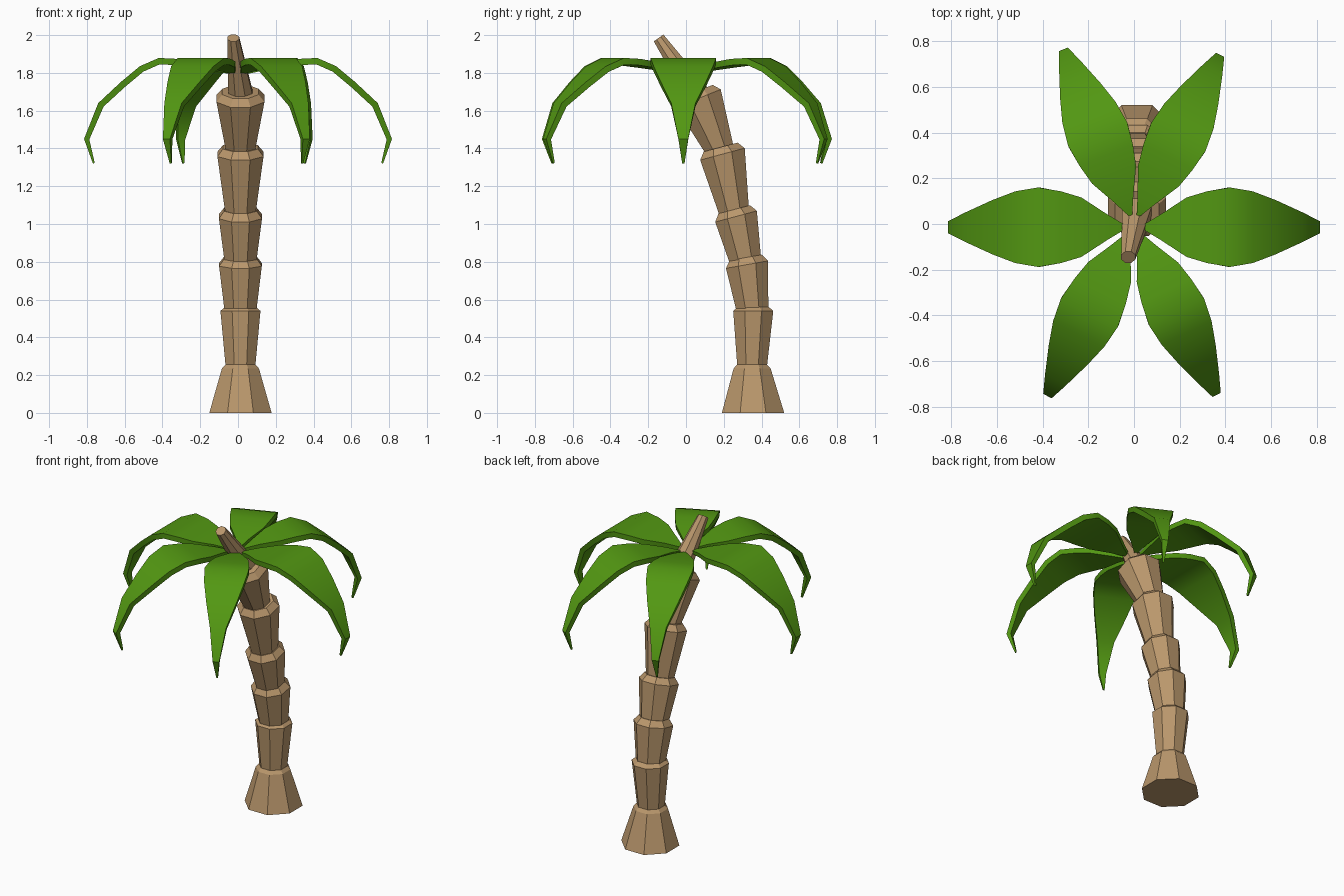
import bpy, bmesh, math
from mathutils import Vector

if "Cube" in bpy.data.objects:
    bpy.data.objects.remove(bpy.data.objects["Cube"])


def material(name, rgb):
    m = bpy.data.materials.new(name)
    m.diffuse_color = (*rgb, 1)
    m.use_nodes = True
    m.node_tree.nodes["Principled BSDF"].inputs["Base Color"].default_value = m.diffuse_color
    return m


bark = material("tan bark", (0.49, 0.31, 0.15))
green = material("leaf green", (0.085, 0.31, 0.006))


def loft(name, rings, mat):
    """Skin closed rings of points and cap both ends."""
    bm = bmesh.new()
    loops = [[bm.verts.new(p) for p in ring] for ring in rings]
    for a, b in zip(loops, loops[1:]):
        n = len(a)
        for i in range(n):
            j = (i + 1) % n
            bm.faces.new((a[i], a[j], b[j], b[i]))
    bm.faces.new(loops[0][::-1])
    bm.faces.new(loops[-1])
    bmesh.ops.recalc_face_normals(bm, faces=bm.faces)
    me = bpy.data.meshes.new(name)
    bm.to_mesh(me)
    bm.free()
    me.materials.append(mat)
    ob = bpy.data.objects.new(name, me)
    bpy.context.collection.objects.link(ob)
    return ob


def octagon(x, y, z, half_width, tilt):
    """Octagon with flat front, leaning towards -y by tilt degrees."""
    r, t = half_width / math.cos(math.pi / 8), math.radians(tilt)
    pts = []
    for i in range(8):
        a = math.pi / 8 + i * math.pi / 4
        u, v = r * math.cos(a), r * math.sin(a)
        pts.append(Vector((x + u, y + v * math.cos(t), z + v * math.sin(t))))
    return pts


# flared foot of the trunk
loft("trunk_foot", [octagon(0.013, 0.355, 0, 0.165, 0),
                    octagon(0.013, 0.35, 0.235, 0.098, 0),
                    octagon(0.013, 0.35, 0.255, 0.08, 0)], bark)

# stacked trunk segments: bottom y, z, width, tilt; top y, z, width, tilt
segments = [
    (0.350, 0.24, 0.078, 0, 0.356, 0.54, 0.106, 0),
    (0.352, 0.54, 0.084, 3, 0.323, 0.785, 0.113, 10),
    (0.318, 0.79, 0.082, 10, 0.265, 1.04, 0.114, 15),
    (0.258, 1.05, 0.078, 14, 0.193, 1.37, 0.122, 15),
    (0.183, 1.38, 0.074, 16, 0.066, 1.665, 0.127, 22),
]
for i, (y0, z0, r0, t0, y1, z1, r1, t1) in enumerate(segments):
    s, c = math.sin(math.radians(t1)), math.cos(math.radians(t1))
    h = 0.022 if i < 1 else 0.038
    loft(f"trunk_segment_{i + 1}", [
        octagon(0.013, y0, z0, r0, t0),
        octagon(0.013, y1, z1, r1, t1),
        octagon(0.013, y1 - s * h, z1 + c * h, r1 * 0.76, t1)], bark)

# thin shoot poking out of the crown
loft("crown_shoot", [octagon(0.015, 0.065, 1.68, 0.066, 30),
                     octagon(-0.025, -0.145, 1.985, 0.031, 36)], bark)

# leaf sections: distance out, height of upper face, half width, thickness
sections = [
    (0.04, 1.815, 0.010, 0.022), (0.12, 1.838, 0.058, 0.028),
    (0.23, 1.860, 0.130, 0.032), (0.32, 1.874, 0.157, 0.034),
    (0.42, 1.879, 0.174, 0.034), (0.52, 1.835, 0.157, 0.034),
    (0.62, 1.752, 0.119, 0.034), (0.74, 1.640, 0.064, 0.034),
    (0.815, 1.450, 0.026, 0.028), (0.768, 1.320, 0.006, 0.010),
]


def leaf(name, angle, length, width, offset):
    a = math.radians(angle)
    out = Vector((math.cos(a), math.sin(a), 0))
    side = Vector((-out.y, out.x, 0))
    up = Vector((0, 0, 1))
    rings = []
    for i, (r, z, w, th) in enumerate(sections):
        p, q = sections[max(i - 1, 0)], sections[min(i + 1, len(sections) - 1)]
        d = Vector((q[0] - p[0], q[1] - p[1])).normalized()
        top = out * r * length + up * z + offset
        low = top + (out * d.y - up * d.x) * th
        e = side * w * width
        rings.append([top - e, top + e, low + e, low - e])
    ob = loft(name, rings, green)
    bpy.ops.object.select_all(action='DESELECT')
    ob.select_set(True)
    bpy.context.view_layer.objects.active = ob
    bpy.ops.object.shade_smooth_by_angle(angle=math.radians(40))


# six drooping leaves around the crown
shift = Vector((0, -0.014, 0))
for name, ang, ln, wd, off in [
        ("leaf_right", 0, 1, 1, shift), ("leaf_left", 180, 1, 1, shift),
        ("leaf_back_right", 63, 1.02, 0.77, Vector()),
        ("leaf_back_left", 112, 1.012, 0.8, Vector()),
        ("leaf_front_right", -64.2, 1.02, 0.77, Vector()),
        ("leaf_front_left", -116.7, 1.035, 0.8, Vector())]:
    leaf(name, ang, ln, wd, off)
